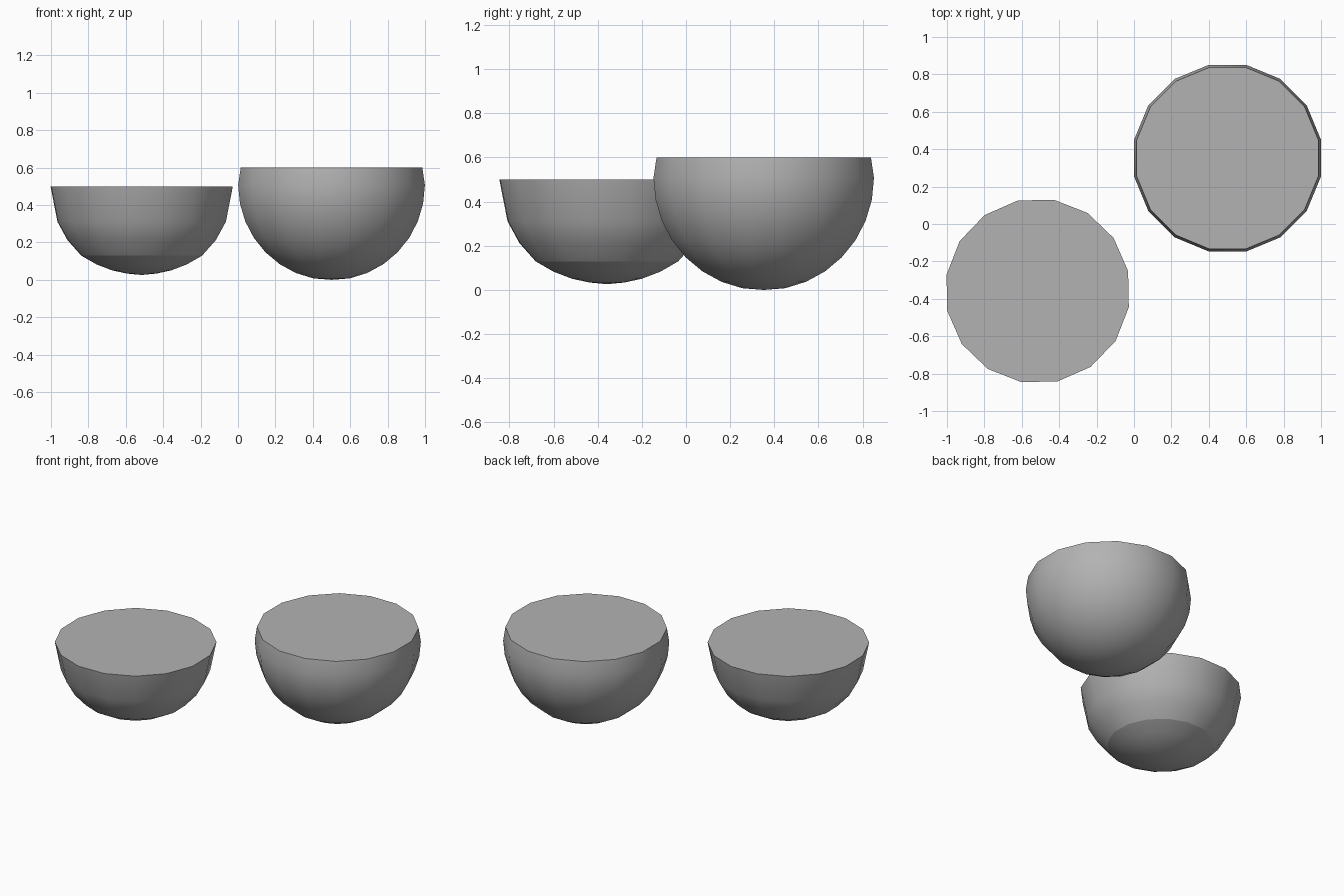
import bpy, bmesh
from math import sin, cos, pi, radians

if "Cube" in bpy.data.objects:
    bpy.data.objects.remove(bpy.data.objects["Cube"])

SIDES = 16

# Mid grey shared by both bowls
grey = bpy.data.materials.new("mid_grey")
grey.diffuse_color = (0.45, 0.45, 0.45, 1)
grey.use_nodes = True
grey.node_tree.nodes["Principled BSDF"].inputs["Base Color"].default_value = grey.diffuse_color


def bowl(name, loc, profile, turn, crease=None):
    """Closed solid: profile of (radius, z) from rim down, ending at a pole.
    crease is the index of a ring whose edges stay sharp."""
    bm = bmesh.new()
    rings = []
    for r, z in profile[:-1]:
        rings.append([bm.verts.new((r * cos(a), r * sin(a), z))
                      for a in (2 * pi * (i + 0.5) / SIDES + turn for i in range(SIDES))])
    pole = bm.verts.new((0, 0, profile[-1][1]))
    bm.faces.new(rings[0])  # flat lid
    for i in range(SIDES):
        j = (i + 1) % SIDES
        for a, b in zip(rings, rings[1:]):
            bm.faces.new((a[i], b[i], b[j], a[j]))
        bm.faces.new((rings[-1][i], pole, rings[-1][j]))
    bmesh.ops.recalc_face_normals(bm, faces=bm.faces)
    for f in bm.faces:
        f.smooth = len(f.verts) < 5
    for k in {0, crease} - {None}:
        for i in range(SIDES):
            bm.edges.get((rings[k][i], rings[k][(i + 1) % SIDES])).smooth = False
    mesh = bpy.data.meshes.new(name)
    bm.to_mesh(mesh)
    bm.free()
    mesh.materials.append(grey)
    ob = bpy.data.objects.new(name, mesh)
    bpy.context.collection.objects.link(ob)
    ob.location = (loc[0], loc[1], 0)


# Large bowl: sphere cut just above its equator
R = 0.509
large = [(0.495, 0.60)] + [(R * cos(a), 0.507 - R * sin(a))
                           for a in (k * pi / 16 for k in range(8))] + [(0, 0)]
bowl("large_bowl", (0.5, 0.352), large, 0)

# Small bowl: hemisphere wall with a flatter domed base
r = 0.495
wall = [(r * cos(a), 0.50 - r * sin(a)) for a in map(radians, (0, 22.5, 35.5, 48.5))]
D = 0.58
base = [(D * sin(a), 0.028 + D * (1 - cos(a))) for a in map(radians, (25, 16, 8))]
bowl("small_bowl", (-0.515, -0.358), wall + base + [(0, 0.026)], radians(1.15), crease=3)
